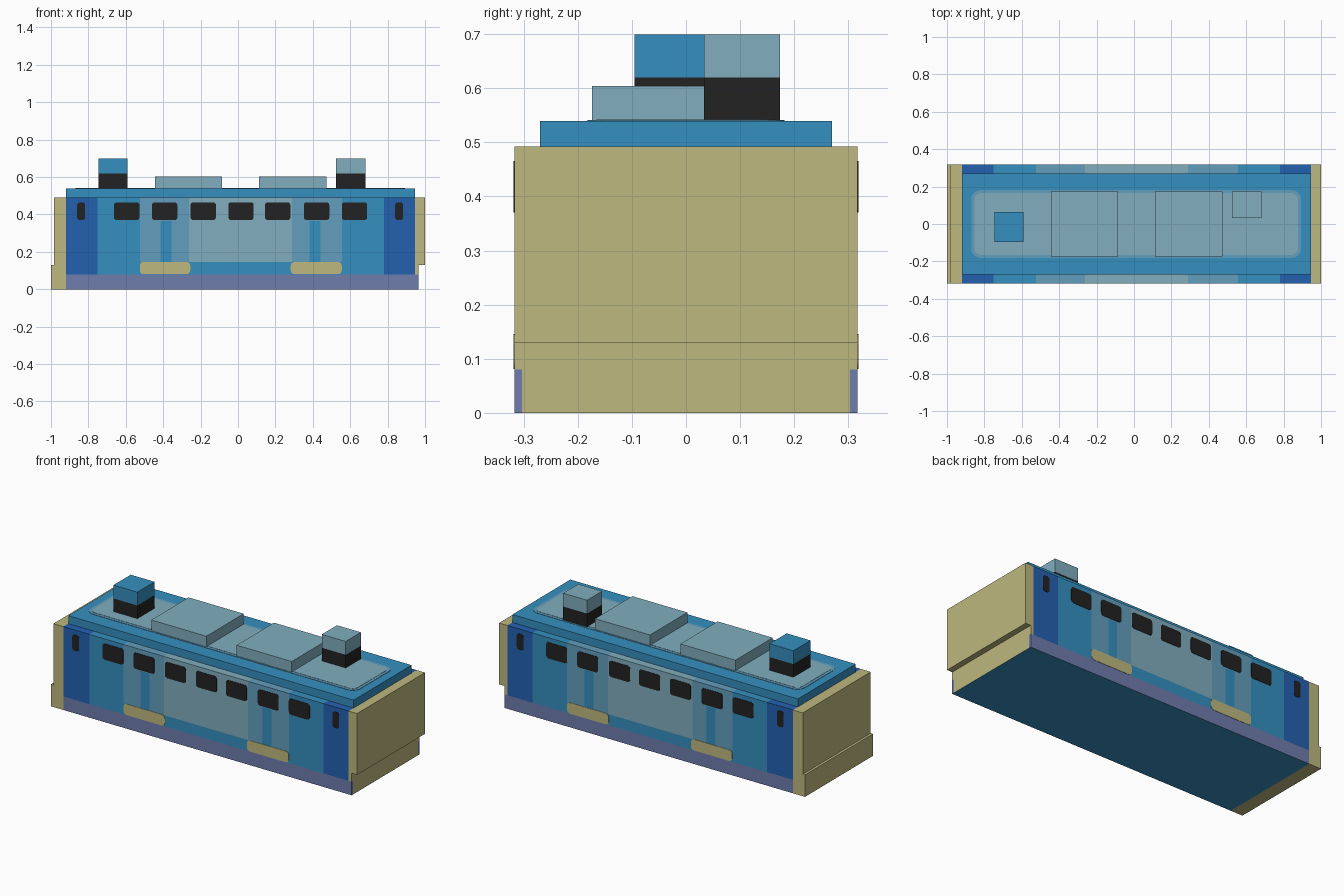
import bpy, bmesh, math
from mathutils import Vector, Matrix

cube = bpy.data.objects.get("Cube")
if cube:
    bpy.data.objects.remove(cube, do_unlink=True)


def linear(c):
    c /= 255
    return c / 12.92 if c <= 0.04045 else ((c + 0.055) / 1.055) ** 2.4


def material(name, rgb):
    col = [linear(c) for c in rgb] + [1.0]
    m = bpy.data.materials.new(name)
    m.use_nodes = True
    m.diffuse_color = col
    m.node_tree.nodes["Principled BSDF"].inputs["Base Color"].default_value = col
    return m


BLUE, LIGHT, MID, NAVY, VIOLET, KHAKI, BLACK = range(7)
MATS = [material("blue", (53, 144, 192)), material("pale blue", (129, 174, 191)),
        material("mid blue", (99, 159, 190)), material("deep blue", (35, 97, 176)),
        material("violet", (112, 125, 173)), material("khaki", (190, 184, 127)),
        material("black", (34, 34, 34))]

W, TOP, ROOF = 0.317, 0.492, 0.539      # half width, body top, roof top
X0, X1 = -0.92, 0.945                   # main body ends


def finish(name, bm, mats):
    bmesh.ops.recalc_face_normals(bm, faces=bm.faces)
    me = bpy.data.meshes.new(name)
    bm.to_mesh(me)
    bm.free()
    for m in mats:
        me.materials.append(MATS[m])
    ob = bpy.data.objects.new(name, me)
    bpy.context.collection.objects.link(ob)
    return ob


def box(name, lo, hi, rule, cuts=((), (), ())):
    """Box between two corners, cut along x, y, z; rule is a colour or a function of centre and normal."""
    bm = bmesh.new()
    lo, hi = Vector(lo), Vector(hi)
    bmesh.ops.create_cube(bm, size=1, matrix=Matrix.Translation((lo + hi) / 2)
                          @ Matrix.Diagonal((*(hi - lo), 1)))
    for axis in range(3):
        no = Vector((axis == 0, axis == 1, axis == 2))
        for c in cuts[axis]:
            bmesh.ops.bisect_plane(bm, geom=bm.verts[:] + bm.edges[:] + bm.faces[:],
                                   plane_co=no * c, plane_no=no)
    if not callable(rule):
        return finish(name, bm, [rule])
    bm.normal_update()
    for f in bm.faces:
        f.material_index = rule(f.calc_center_median(), f.normal)
    return finish(name, bm, range(len(MATS)))


def plates(name, rects, radius, mat, to_world, thick):
    """Thin rounded plates from (u0, u1, v0, v1) rectangles."""
    bm = bmesh.new()
    for u0, u1, v0, v1 in rects:
        r = min(radius, (u1 - u0) * 0.45, (v1 - v0) * 0.45)
        corners = ((u1 - r, v1 - r), (u0 + r, v1 - r), (u0 + r, v0 + r), (u1 - r, v0 + r))
        vs = []
        for q, (cu, cv) in enumerate(corners):
            for k in range(5):
                a = math.radians(q * 90 + k * 22.5)
                vs.append(bm.verts.new(to_world(cu + r * math.cos(a), cv + r * math.sin(a))))
        face = bm.faces.new(vs)
        ext = bmesh.ops.extrude_face_region(bm, geom=[face])["geom"]
        moved = [g for g in ext if isinstance(g, bmesh.types.BMVert)]
        bmesh.ops.translate(bm, verts=moved, vec=thick)
    return finish(name, bm, [mat])


def side_plates(name, rects, radius, mat):
    # built on the front wall, mirrored to the back wall
    ob = plates(name, rects, radius, mat, lambda u, v: (u, -W + 0.001, v), (0, -0.003, 0))
    mod = ob.modifiers.new("both_sides", "MIRROR")
    mod.use_axis = (False, True, False)


# Body with painted bands along its walls and top edge
def body_colour(c, n):
    if n.z < -0.5:
        return BLUE
    if c.z < 0.08:
        return VIOLET
    if c.x < -0.75 or c.x > 0.78:
        return NAVY
    if c.z < 0.145:
        return BLUE
    if -0.263 < c.x < 0.288:
        return LIGHT
    strip = -0.415 < c.x < -0.355 or 0.382 < c.x < 0.44
    if -0.525 < c.x < 0.555 and not (strip and c.z < 0.365):
        return MID
    return BLUE


box("body", (X0, -W, 0), (X1, W, TOP), body_colour,
    ((-0.75, -0.525, -0.415, -0.355, -0.263, 0.288, 0.382, 0.44, 0.555, 0.78),
     (), (0.08, 0.145, 0.365)))


# End walls: stepped out at the right-hand foot, undercut at the left-hand one
def foot_colour(c, n):
    if n.z < -0.5:
        return BLUE
    return VIOLET if abs(c.y) > 0.303 and c.z < 0.08 else KHAKI


box("right_end_wall", (-0.985, -W, 0.13), (X0, W, TOP), KHAKI)
box("right_end_foot", (-1, -W, 0), (X0, W, 0.13), KHAKI)
box("left_end_wall", (X1, -W, 0.13), (1, W, TOP), KHAKI)
box("left_end_foot", (X1, -W, 0), (0.965, W, 0.13), foot_colour, ((), (-0.303, 0.303), (0.08,)))

# Windows and door steps
windows = [(x, x + 0.136, 0.37, 0.465) for x in
           (-0.663, -0.46, -0.254, -0.052, 0.144, 0.352, 0.555)]
side_plates("windows", windows, 0.015, BLACK)
side_plates("end_windows", [(-0.86, -0.817, 0.37, 0.465), (0.84, 0.883, 0.37, 0.465)], 0.015, BLACK)
side_plates("door_steps", [(-0.525, -0.255, 0.081, 0.146), (0.282, 0.555, 0.081, 0.146)], 0.02, KHAKI)

# Roof slab with its painted panel
box("roof", (X0, -0.27, TOP), (X1, 0.27, ROOF), BLUE)
for name, inset, mat, h in (("roof_panel_border", 0, MID, 0.002), ("roof_panel", 0.017, LIGHT, 0.0035)):
    plates(name, [(-0.87 + inset, 0.893 - inset, -0.182 + inset, 0.182 - inset)], 0.05 - inset, mat,
           lambda u, v: (u, v, ROOF - 0.001), (0, 0, h + 0.001))

# Roof equipment boxes
for name, x in (("right_roof_box", -0.445), ("left_roof_box", 0.113)):
    box(name, (x, -0.174, ROOF), (x + 0.36, 0.174, 0.604), LIGHT)

# Chimneys with black lower halves
for name, x, y0, y1, cap in (("right_chimney", -0.747, -0.095, 0.065, BLUE),
                             ("left_chimney", 0.525, 0.033, 0.174, LIGHT)):
    box(name, (x, y0, ROOF), (x + 0.156, y1, 0.699),
        lambda c, n, cap=cap: BLACK if c.z < 0.62 else cap, ((), (), (0.62,)))
